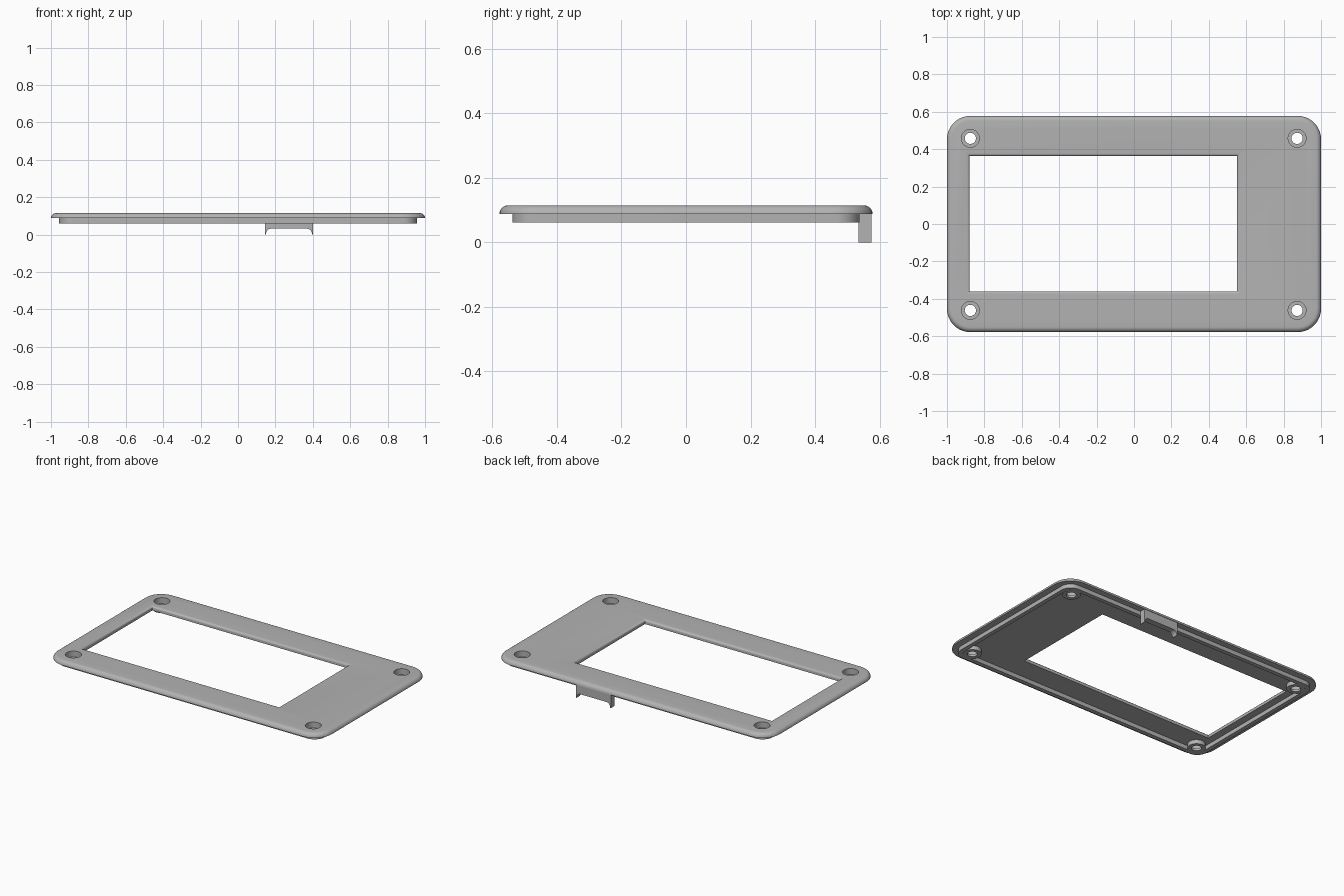
import bpy, bmesh, math

cube = bpy.data.objects.get("Cube")
if cube:
    bpy.data.objects.remove(cube, do_unlink=True)

GREY = (0.45, 0.45, 0.45, 1)
mat = bpy.data.materials.new("light grey plastic")
mat.use_nodes = True
mat.diffuse_color = GREY
mat.node_tree.nodes["Principled BSDF"].inputs["Base Color"].default_value = GREY

TOP, UNDER, LIP_Z = 0.115, 0.088, 0.061
SCREWS = [(x, y) for x in (-0.875, 0.872) for y in (-0.462, 0.458)]


def rounded_rect(hx, hy, r, z, cx=0.0, cy=0.0, seg=10):
    """Ring of points round a rectangle with filleted corners."""
    pts = []
    for q, (sx, sy) in enumerate([(1, 1), (-1, 1), (-1, -1), (1, -1)]):
        for i in range(seg + 1):
            a = (q + i / seg) * math.pi / 2
            pts.append((cx + sx * (hx - r) + r * math.cos(a),
                        cy + sy * (hy - r) + r * math.sin(a), z))
    return pts


def circle(c, r, z, n=32):
    return [(c[0] + r * math.cos(2 * math.pi * i / n),
             c[1] + r * math.sin(2 * math.pi * i / n), z) for i in range(n)]


def loft(name, rings, wrap=False):
    """Skin a stack of rings; cap the ends, or wrap back to the first ring."""
    bm = bmesh.new()
    loops = [[bm.verts.new(p) for p in ring] for ring in rings]
    pairs = list(zip(loops, loops[1:])) + ([(loops[-1], loops[0])] if wrap else [])
    for a, b in pairs:
        n = len(a)
        for i in range(n):
            j = (i + 1) % n
            bm.faces.new((a[i], a[j], b[j], b[i]))
    if not wrap:
        bm.faces.new(loops[0][::-1])
        bm.faces.new(loops[-1])
    bmesh.ops.recalc_face_normals(bm, faces=bm.faces)
    mesh = bpy.data.meshes.new(name)
    bm.to_mesh(mesh)
    bm.free()
    obj = bpy.data.objects.new(name, mesh)
    bpy.context.collection.objects.link(obj)
    mesh.materials.append(mat)
    return obj


def select(obj):
    bpy.ops.object.select_all(action='DESELECT')
    obj.select_set(True)
    bpy.context.view_layer.objects.active = obj


def cut(obj, cutter):
    mod = obj.modifiers.new("cut", 'BOOLEAN')
    mod.operation = 'DIFFERENCE'
    mod.solver = 'EXACT'
    mod.object = cutter
    select(obj)
    bpy.ops.object.modifier_apply(modifier=mod.name)
    bpy.data.objects.remove(cutter, do_unlink=True)


# Bezel plate with a quarter-round outer edge
R = TOP - UNDER
rings = []
for i in range(7):
    a = i / 6 * math.pi / 2
    d = R * (1 - math.cos(a))
    rings.append(rounded_rect(1 - d, 0.578 - d, 0.125 - d, UNDER + R * math.sin(a)))
plate = loft("bezel_plate", rings)

# Display window with a rounded upper edge
rings = [rounded_rect(0.715, 0.362, 0.002, UNDER - 0.02, -0.164, 0.002, 1)]
F = 0.014
for i in range(6):
    a = i / 5 * math.pi / 2
    d = F * (1 - math.cos(a))
    rings.append(rounded_rect(0.715 + d, 0.362 + d, 0.002, TOP - F + F * math.sin(a),
                              -0.164, 0.002, 1))
rings.append(rounded_rect(0.715 + F, 0.362 + F, 0.002, TOP + 0.02, -0.164, 0.002, 1))
cut(plate, loft("window_cutter", rings))

# Counterbored screw holes, each with a boss underneath
parts = [plate]
for k, c in enumerate(SCREWS):
    cut(plate, loft("hole_cutter", [circle(c, 0.048, UNDER - 0.02), circle(c, 0.048, TOP + 0.02)]))
    parts.append(loft(f"screw_boss_{k + 1}", [
        circle(c, 0.055, LIP_Z), circle(c, 0.055, UNDER), circle(c, 0.048, UNDER),
        circle(c, 0.048, LIP_Z + 0.015), circle(c, 0.03, LIP_Z + 0.015),
        circle(c, 0.03, LIP_Z)], wrap=True))

# Thin locating lip under the plate
W = 0.028
parts.append(loft("locating_lip", [
    rounded_rect(0.956, 0.538, 0.072, LIP_Z), rounded_rect(0.956, 0.538, 0.072, UNDER),
    rounded_rect(0.956 - W, 0.538 - W, 0.072 - W, UNDER),
    rounded_rect(0.956 - W, 0.538 - W, 0.072 - W, LIP_Z)], wrap=True))

# Rear tab with an arched lower edge
X0, X1, A = 0.145, 0.4, 0.026
arch = [(X0 + 0.004 + A * (1 - math.cos(t)), 0.032 * math.sin(t))
        for t in [i / 6 * math.pi / 2 for i in range(7)]]
profile = [(X0, UNDER), (X0, 0)] + arch
profile += [(X0 + X1 - x, z) for x, z in reversed(profile)]
parts.append(loft("rear_tab", [[(x, y, z) for x, z in profile] for y in (0.535, 0.575)]))

for obj in parts:
    select(obj)
    bpy.ops.object.shade_smooth_by_angle(angle=math.radians(35))
